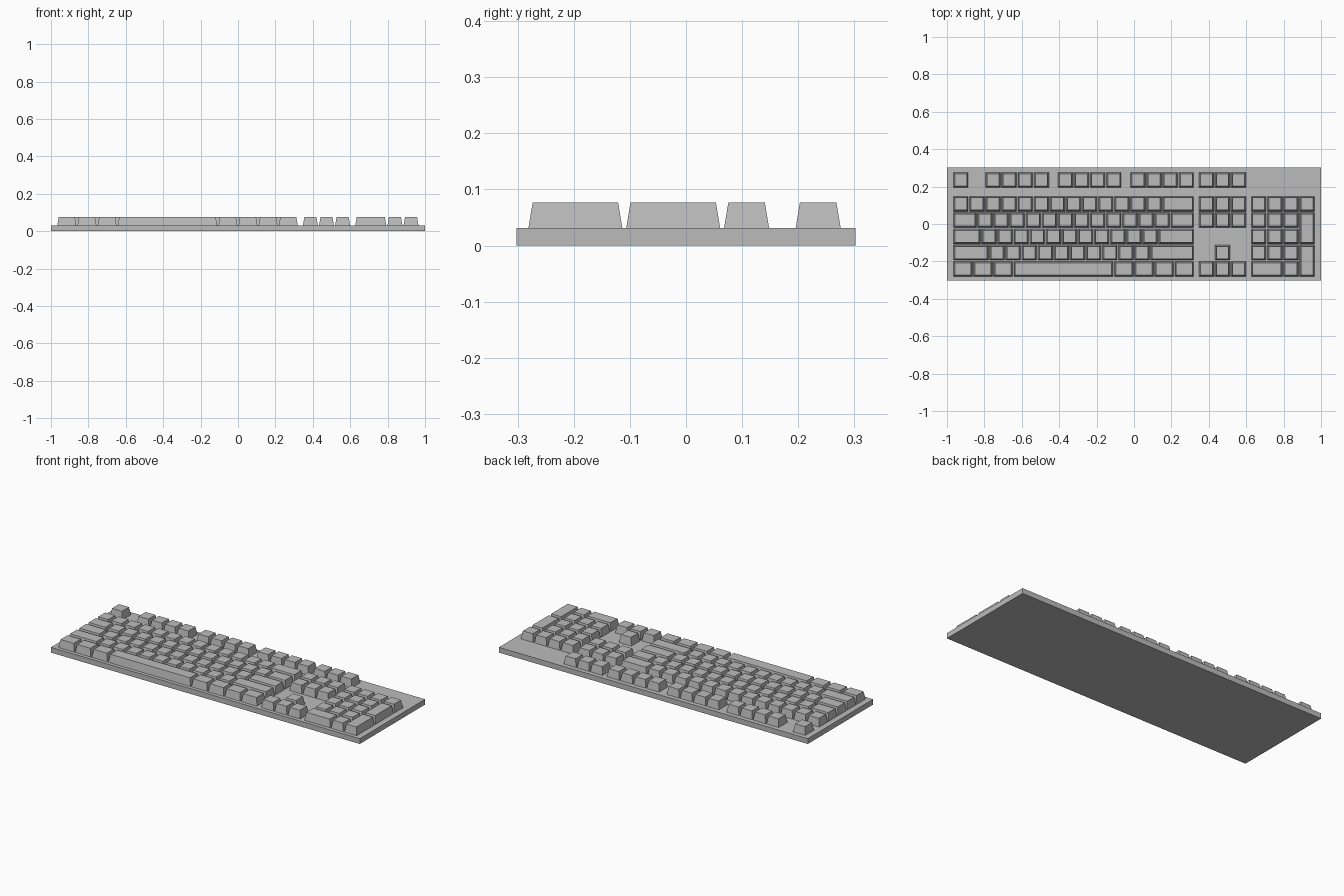
import bpy
import bmesh

if "Cube" in bpy.data.objects:
    bpy.data.objects.remove(bpy.data.objects["Cube"], do_unlink=True)

UNIT, PITCH, GAP = 0.0861, 0.0872, 0.006    # key spacing across, row spacing, gap
LEFT, ROW_Y = -0.969, 0.108                 # left edge of the keys, number row centre
BASE_Z, TOP_Z, TAPER = 0.031, 0.077, 0.008


def material(name, value):
    mat = bpy.data.materials.new(name)
    mat.use_nodes = True
    colour = (value, value, value, 1)
    mat.diffuse_color = colour
    mat.node_tree.nodes["Principled BSDF"].inputs["Base Color"].default_value = colour
    return mat


grey = material("plain grey", 0.5)


def finish(name, bm):
    bmesh.ops.recalc_face_normals(bm, faces=bm.faces)
    mesh = bpy.data.meshes.new(name)
    bm.to_mesh(mesh)
    bm.free()
    mesh.materials.append(grey)
    obj = bpy.data.objects.new(name, mesh)
    bpy.context.collection.objects.link(obj)
    return obj


def add_block(bm, x0, x1, y0, y1, z0, z1, taper=0):
    """Box whose top is pulled in by the taper on every side."""
    for v in bmesh.ops.create_cube(bm, size=1)["verts"]:
        t = taper if v.co.z > 0 else 0
        v.co = (x1 - t if v.co.x > 0 else x0 + t,
                y1 - t if v.co.y > 0 else y0 + t,
                z1 if v.co.z > 0 else z0)


def add_key(bm, start, width, y, rows=1):
    """Key cap; extra rows extend it towards the front."""
    x, g = LEFT + start * UNIT, GAP / 2
    half = 0.0405
    add_block(bm, x + g, x + width * UNIT - g,
              y - half - (rows - 1) * PITCH, y + half,
              BASE_Z - 0.002, TOP_Z, TAPER)


def row_y(row):
    return ROW_Y - row * PITCH


def add_run(bm, start, widths, y):
    for w in widths:
        add_key(bm, start, w, y)
        start += w


# Base plate
bm = bmesh.new()
add_block(bm, -1, 1, -0.302, 0.302, 0, BASE_Z)
finish("base_plate", bm)

# Function row: escape and three groups of four, then three system keys
bm = bmesh.new()
for start, count in ((0, 1), (2, 4), (6.5, 4), (11, 4), (15.25, 3)):
    add_run(bm, start, [1] * count, 0.2355)
finish("function_keys", bm)

# Main block, each row is fifteen units wide
bm = bmesh.new()
main_rows = (
    [1] * 13 + [2],
    [1.5] + [1] * 12 + [1.5],
    [1.75] + [1] * 11 + [2.25],
    [2.25] + [1] * 10 + [2.75],
    [1.25] * 3 + [6.25] + [1.25] * 4,
)
for row, widths in enumerate(main_rows):
    add_run(bm, 0, widths, row_y(row))
finish("main_keys", bm)

# Navigation cluster and arrows
bm = bmesh.new()
for row in (0, 1, 4):
    add_run(bm, 15.25, [1] * 3, row_y(row))
add_key(bm, 16.25, 1, row_y(3))
finish("navigation_keys", bm)

# Number pad with two tall keys on its right
bm = bmesh.new()
for row, widths in enumerate(([1] * 4, [1] * 3, [1] * 3, [1] * 3, [2, 1])):
    add_run(bm, 18.5, widths, row_y(row))
for row in (1, 3):
    add_key(bm, 21.5, 1, row_y(row), rows=2)
finish("number_pad_keys", bm)
